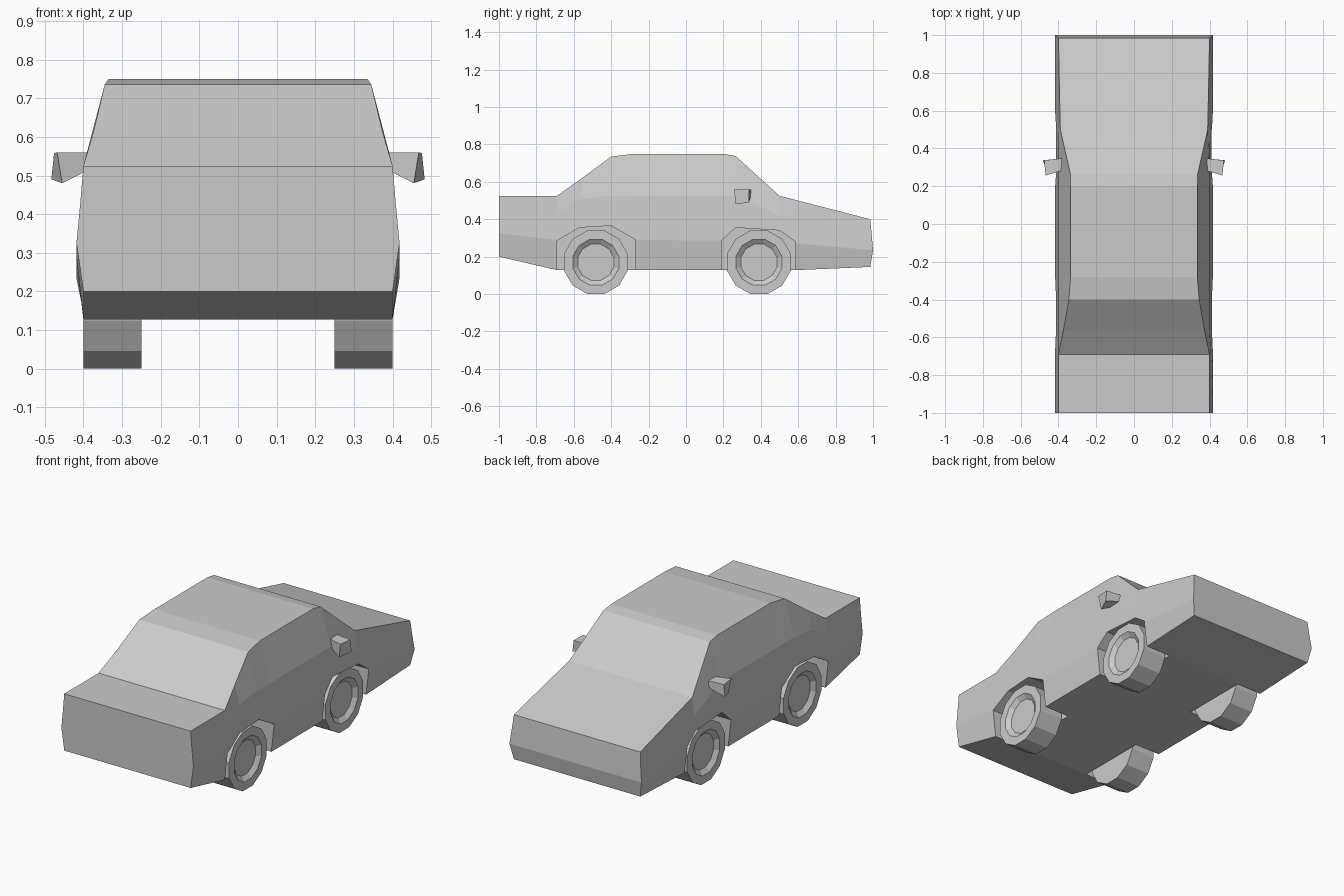
import bpy, bmesh
from math import cos, sin, pi

if "Cube" in bpy.data.objects:
    bpy.data.objects.remove(bpy.data.objects["Cube"], do_unlink=True)

paint = bpy.data.materials.new("light grey")
paint.use_nodes = True
GREY = (0.6, 0.6, 0.6, 1)
paint.diffuse_color = GREY
paint.node_tree.nodes["Principled BSDF"].inputs["Base Color"].default_value = GREY


def loft(bm, rings, cap=True):
    """Skin a list of equal closed rings; returns the new vertex rings."""
    vs = [[bm.verts.new(p) for p in ring] for ring in rings]
    n = len(vs[0])
    for a, b in zip(vs, vs[1:]):
        for i in range(n):
            j = (i + 1) % n
            bm.faces.new((a[i], a[j], b[j], b[i]))
    if cap:
        bm.faces.new(vs[0])
        bm.faces.new(vs[-1])
    return vs


def finish(bm, name):
    bmesh.ops.recalc_face_normals(bm, faces=bm.faces)
    mesh = bpy.data.meshes.new(name)
    bm.to_mesh(mesh)
    bm.free()
    mesh.materials.append(paint)
    obj = bpy.data.objects.new(name, mesh)
    bpy.context.collection.objects.link(obj)
    return obj


# Body: cross-sections from tail to nose
# y, floor z, crease z, shoulder (x, z), top (x, z)
stations = [
    (-1.0, .20, .325, (.408, .43), (.40, .525)),
    (-.69, .128, .29, (.408, .43), (.40, .525)),
    (-.56, .128, .29, (.40, .51), (.373, .617)),
    (-.40, .128, .29, (.40, .525), (.345, .735)),
    (-.28, .128, .29, (.40, .525), (.335, .75)),
    (.20, .128, .285, (.40, .525), (.335, .75)),
    (.265, .128, .285, (.40, .525), (.337, .738)),
    (.50, .128, .28, (.403, .42), (.390, .525)),
    (.59, .128, .27, (.405, .41), (.392, .502)),
    (.985, .145, .235, (.408, .32), (.40, .40)),
]
bm = bmesh.new()
rings = []
for y, floor, crease, (sx, sz), (tx, tz) in stations:
    bulge = .015 if y > .9 else 0
    half = [(.40, y, floor), (.418, y + bulge, crease),
            (sx, y + bulge / 2, sz), (tx, y, tz)]
    rings.append(half + [(-x, yy, z) for x, yy, z in reversed(half)])
skin = loft(bm, rings, cap=False)
for ring in (skin[0], skin[-1]):
    for i in range(3):
        bm.faces.new((ring[i], ring[i + 1], ring[6 - i], ring[7 - i]))
body = finish(bm, "car_body")

# Wheel arches cut into both sides
rear_arch = [(-.69, 0), (-.69, .285), (-.57, .355), (-.40, .365), (-.27, .29), (-.27, 0)]
front_arch = [(.19, 0), (.19, .285), (.265, .355), (.50, .34), (.585, .28), (.585, 0)]
bm = bmesh.new()
for arch in (rear_arch, front_arch):
    for side in (-1, 1):
        loft(bm, [[(side * x, y, z) for y, z in arch] for x in (.24, .6)])
cutter = finish(bm, "arch_cutter")
cutter.hide_render = True
cut = body.modifiers.new("arches", "BOOLEAN")
cut.operation = "DIFFERENCE"
cut.solver = "EXACT"
cut.object = cutter
bpy.context.view_layer.objects.active = body
bpy.ops.object.modifier_apply(modifier=cut.name)
bpy.data.objects.remove(cutter, do_unlink=True)


# Wheels: twelve-sided tyres with a dished hub
def wheel(name, side, cy):
    profile = [(.25, .176), (.40, .176), (.40, .127), (.38, .10)]
    angles = [(i + .5) * pi / 6 for i in range(12)]
    bm = bmesh.new()
    loft(bm, [[(side * x, cy + r * cos(a), .17 + r * sin(a)) for a in angles]
              for x, r in profile])
    finish(bm, name)


# Door mirrors: wedges that widen outwards
def mirror(name, side):
    inner = [(.375, .285, .52), (.375, .285, .56), (.385, .347, .56), (.385, .347, .52)]
    outer = [(.455, .265, .48), (.468, .257, .56), (.476, .337, .558), (.483, .337, .49)]
    bm = bmesh.new()
    loft(bm, [[(side * x, y, z) for x, y, z in ring] for ring in (inner, outer)])
    finish(bm, name)


for side, label in ((1, "left"), (-1, "right")):
    wheel("rear_wheel_" + label, side, -.482)
    wheel("front_wheel_" + label, side, .39)
    mirror("door_mirror_" + label, side)
